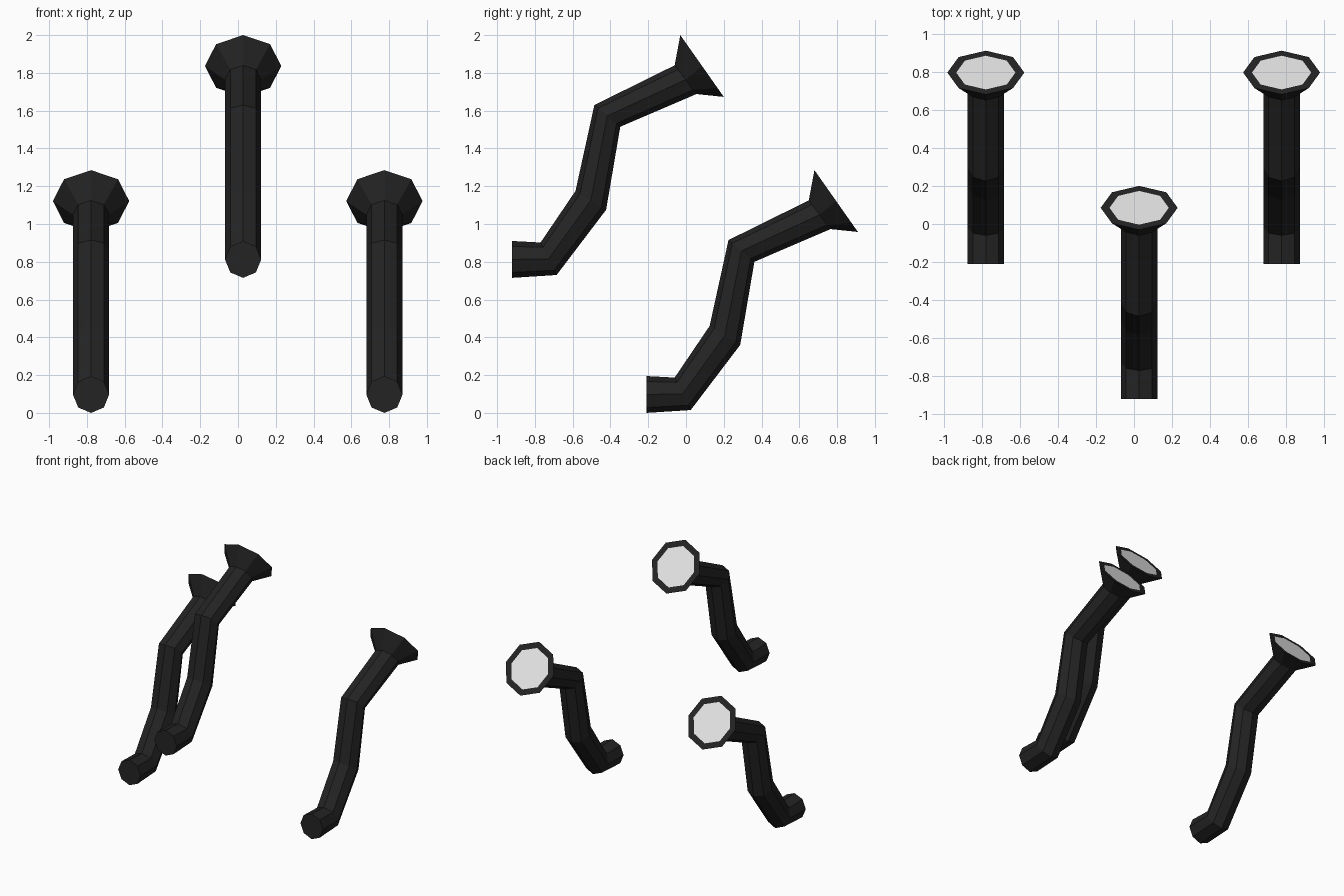
import bpy, bmesh, math
from mathutils import Vector

cube = bpy.data.objects.get("Cube")
if cube:
    bpy.data.objects.remove(cube)


def make_material(name, rgb):
    mat = bpy.data.materials.new(name)
    mat.use_nodes = True
    color = (*rgb, 1)
    mat.diffuse_color = color
    mat.node_tree.nodes["Principled BSDF"].inputs["Base Color"].default_value = color
    return mat


black = make_material("dark_metal", (0.017, 0.017, 0.017))
white = make_material("lens_white", (0.8, 0.8, 0.8))

SIDES = 8
# Each ring of the bent pipe: upper edge (y, z) and lower edge (y, z)
RINGS = [
    ((-0.21, 0.195), (-0.21, 0.0)),
    ((-0.06, 0.187), (0.025, 0.015)),
    ((0.125, 0.46), (0.287, 0.36)),
    ((0.225, 0.915), (0.362, 0.80)),
    ((0.65, 1.125), (0.765, 0.973)),
]
PIPE_RADIUS = 0.096
MOUTH = ((0.68, 1.285), (0.91, 0.958))
MOUTH_RADIUS = 0.202
LENS_SCALE = 0.77


def add_ring(bm, edges, radius, scale=1.0):
    """Octagonal ring with a corner on its upper and lower edge."""
    top, bottom = (Vector((0, *p)) for p in edges)
    center, up = (top + bottom) / 2, (top - bottom) / 2
    side = Vector((radius, 0, 0))
    angles = [math.tau * i / SIDES for i in range(SIDES)]
    return [bm.verts.new(center + scale * (up * math.cos(a) + side * math.sin(a)))
            for a in angles]


def bridge(bm, a, b):
    for i in range(SIDES):
        j = (i + 1) % SIDES
        bm.faces.new((a[i], a[j], b[j], b[i]))


def make_lamp(name, offset):
    bm = bmesh.new()
    # Bent pipe, flared horn and flat rim
    rings = [add_ring(bm, r, PIPE_RADIUS) for r in RINGS]
    rings.append(add_ring(bm, MOUTH, MOUTH_RADIUS))
    rings.append(add_ring(bm, MOUTH, MOUTH_RADIUS, LENS_SCALE))
    for a, b in zip(rings, rings[1:]):
        bridge(bm, a, b)
    bm.faces.new(rings[0])
    # Pale lens closing the horn
    lens = bm.faces.new(rings[-1])
    lens.material_index = 1
    bmesh.ops.recalc_face_normals(bm, faces=bm.faces)
    mesh = bpy.data.meshes.new(name)
    bm.to_mesh(mesh)
    bm.free()
    mesh.materials.append(black)
    mesh.materials.append(white)
    obj = bpy.data.objects.new(name, mesh)
    obj.location = offset
    bpy.context.collection.objects.link(obj)


make_lamp("left_horn_pipe", (0.775, 0, 0))
make_lamp("right_horn_pipe", (-0.778, 0, 0))
make_lamp("upper_middle_horn_pipe", (0.027, -0.71, 0.715))
